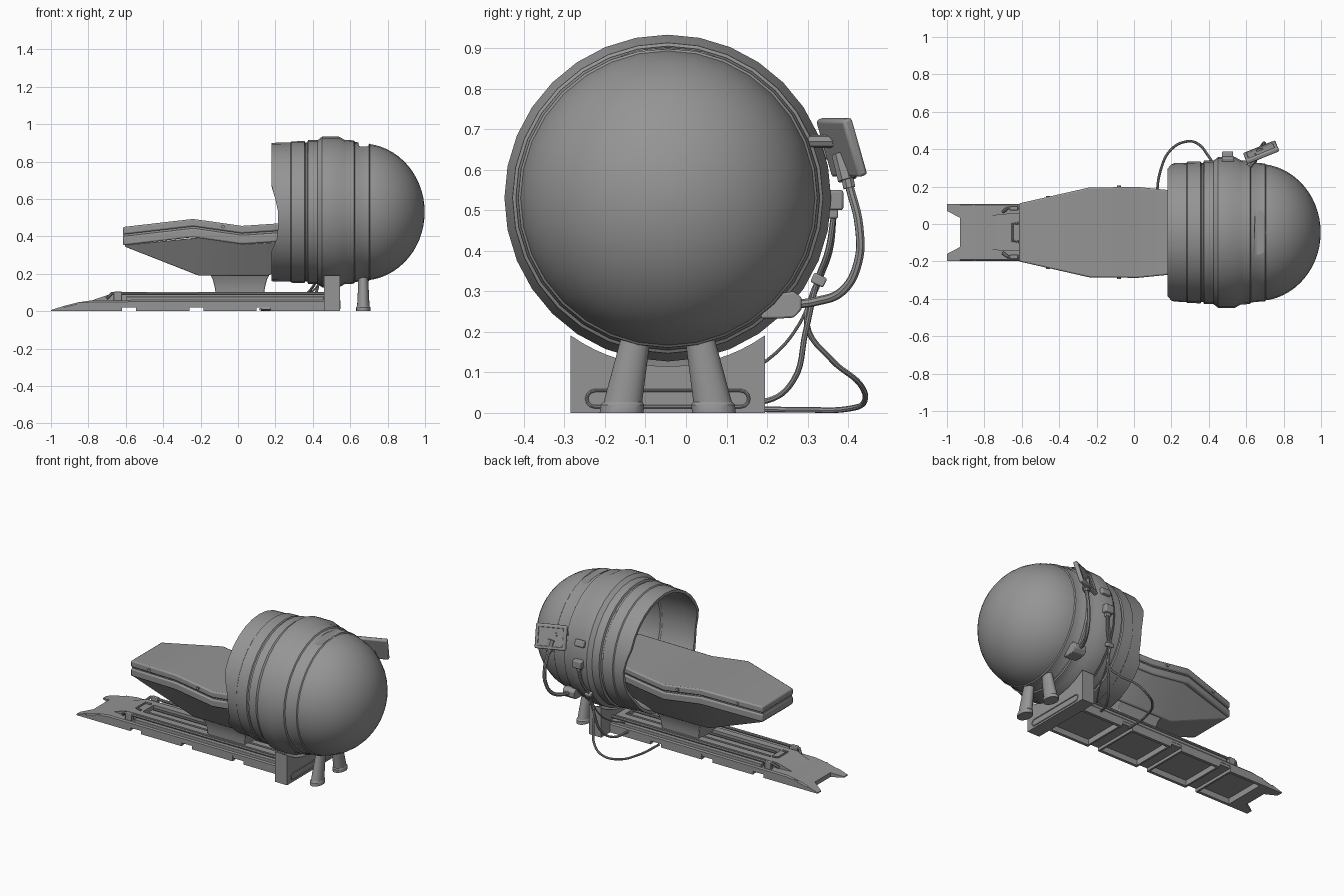
import bpy, bmesh, math
from mathutils import Matrix, Vector

cube = bpy.data.objects.get("Cube")
if cube:
    bpy.data.objects.remove(cube, do_unlink=True)

CY, CZ = -0.045, 0.53        # axis of the pod
GREY = (0.3, 0.3, 0.3, 1)
mat = bpy.data.materials.new("grey")
mat.use_nodes = True
mat.diffuse_color = GREY
mat.node_tree.nodes["Principled BSDF"].inputs["Base Color"].default_value = GREY


def activate(ob):
    bpy.ops.object.select_all(action='DESELECT')
    ob.select_set(True)
    bpy.context.view_layer.objects.active = ob


def finish(name, bm, bevel=0):
    bmesh.ops.recalc_face_normals(bm, faces=bm.faces)
    me = bpy.data.meshes.new(name)
    bm.to_mesh(me)
    bm.free()
    me.materials.append(mat)
    ob = bpy.data.objects.new(name, me)
    bpy.context.collection.objects.link(ob)
    activate(ob)
    bpy.ops.object.shade_smooth_by_angle(angle=math.radians(32))
    if bevel:
        mod = ob.modifiers.new("bevel", 'BEVEL')
        mod.width, mod.segments = bevel, 2
        bpy.ops.object.modifier_apply(modifier="bevel")
    return ob


def loft(name, rings, bevel=0):
    """Skin between equal rings of points and cap both ends."""
    bm = bmesh.new()
    vs = [[bm.verts.new(p) for p in r] for r in rings]
    n = len(vs[0])
    for a, b in zip(vs, vs[1:]):
        for i in range(n):
            j = (i + 1) % n
            bm.faces.new((a[i], a[j], b[j], b[i]))
    bm.faces.new(vs[0])
    bm.faces.new(vs[-1])
    return finish(name, bm, bevel)


def box(name, lo, hi, bevel=0, rot=None):
    lo, hi = Vector(lo), Vector(hi)
    bm = bmesh.new()
    m = Matrix.Translation((lo + hi) / 2) @ (rot or Matrix()) @ Matrix.Diagonal((*(hi - lo), 1))
    bmesh.ops.create_cube(bm, size=1, matrix=m)
    return finish(name, bm, bevel)


def tube(name, pts, r, cyclic=False, straight=False):
    cu = bpy.data.curves.new(name, 'CURVE')
    cu.dimensions = '3D'
    cu.bevel_depth, cu.bevel_resolution, cu.resolution_u = r, 2, 6
    cu.use_fill_caps = True
    sp = cu.splines.new('POLY' if straight else 'BEZIER')
    seq = sp.points if straight else sp.bezier_points
    seq.add(len(pts) - 1)
    for p, co in zip(seq, pts):
        p.co = (*co, 1) if straight else co
        if not straight:
            p.handle_left_type = p.handle_right_type = 'AUTO'
    sp.use_cyclic_u = cyclic
    cu.materials.append(mat)
    ob = bpy.data.objects.new(name, cu)
    bpy.context.collection.objects.link(ob)
    activate(ob)
    bpy.ops.object.convert(target='MESH')
    bpy.ops.object.shade_smooth_by_angle(angle=math.radians(40))


def cut(ob, cutter):
    mod = ob.modifiers.new("cut", 'BOOLEAN')
    mod.operation, mod.solver, mod.object = 'DIFFERENCE', 'EXACT', cutter
    activate(ob)
    bpy.ops.object.modifier_apply(modifier="cut")
    bpy.data.objects.remove(cutter, do_unlink=True)


# Pod shell: dome tip to ribbed wall to mouth, then back along the hollow inside
arc = [math.radians(a) for a in range(12, 90, 6)] + [math.radians(88.5)]
ribs = [(.705, .363), (.7, .369), (.64, .372), (.635, .375), (.625, .375), (.62, .383), (.57, .386),
        (.54, .403), (.45, .403), (.425, .384), (.375, .384), (.37, .372), (.36, .372),
        (.355, .379), (.285, .378), (.28, .372), (.18, .37)]
lining = [(.18, .352), (.29, .352), (.3, .347), (.44, .347), (.45, .34), (.6, .34)]
profile = [(.66 + .338 * math.sin(a), .367 * math.cos(a)) for a in reversed(arc)] + ribs + lining
profile += [(.66 + .30 * math.sin(a), .335 * math.cos(a)) for a in arc]
SEG = 32


def pod_ring(x, r):
    ring = []
    for i in range(SEG):
        a = math.tau * i / SEG
        z = CZ + r * math.cos(a)
        # Mouth edge steps back beside the bed
        t = max(0, min(1, (.16 - abs(z - .485)) / .08)) if x < .2 else 0
        ring.append((x + .035 * t, CY + r * math.sin(a), z))
    return ring


pod = loft("pod_shell", [pod_ring(x, r) for x, r in profile])
cut(pod, box("slot_cutter", (.645, CY - .135, .88), (.70, CY + .135, .96), .012))

# Bed: cushion, recessed seam, frame; stations are x, top height, half width
bed = [(-.615, .45, .155), (-.24, .493, .24), (.02, .456, .243), (.2, .468, .225), (.5, .49, .19)]
for name, top, bot, inset in (("bed_cushion", 0, .04, 0), ("bed_seam", .038, .052, .012),
                              ("bed_frame", .05, .098, 0)):
    loft(name, [[(x, CY - w + inset, z - bot), (x, CY + w - inset, z - bot),
                 (x, CY + w - inset, z - top), (x, CY - w + inset, z - top)]
                for x, z, w in bed], 0 if inset else .008)

# Bed hull: x, top, half width, bottom, bottom half width
hull = [(-.605, .355, .148, .345, .14), (-.21, .394, .23, .19, .115), (.02, .36, .235, .19, .12),
        (.16, .368, .22, .19, .12), (.22, .372, .215, .215, .12), (.5, .395, .18, .3, .12)]
loft("bed_hull", [[(x, CY - b, zb), (x, CY + b, zb), (x, CY + w, zt), (x, CY - w, zt)]
                  for x, zt, w, zb, b in hull], .006)
for x, y, z in ((-.46, .195, .445), (-.08, .25, .452)):
    for s in (-1, 1):
        tube("bed_bolt", [(x, CY + s * (y - .02), z), (x, CY + s * y, z)], .01, straight=True)

# Pedestal carriage
loft("pedestal", [[(.01 - a, CY - b, z), (.01 + a, CY - b, z), (.01 + a, CY + b, z),
                   (.01 - a, CY + b, z)]
                  for z, a, b in ((.08, .128, .09), (.125, .134, .09), (.17, .145, .1), (.195, .158, .11))], .004)

# Track base: ramped slab with a hollow underside; stations are x, bottom, top
ramp = [(-.93, 0, .028), (-.851, 0, .048), (-.849, .036, .048), (-.78, .036, .058), (.47, .036, .06)]
loft("track_base", [[(x, CY - .152, lo), (x, CY + .152, lo), (x, CY + .152, hi - .008),
                     (x, CY + .146, hi), (x, CY - .146, hi), (x, CY - .152, hi - .008)]
                    for x, lo, hi in ramp])
for s in (-1, 1):
    loft("fork_prong", [[(x, CY + s * a, 0), (x, CY + s * .152, 0), (x, CY + s * .152, z), (x, CY + s * a, z)]
                        for x, a, z in ((-1, .115, .006), (-.93, .078, .028))])
    for a, b in ((-.86, -.62), (-.545, -.26), (-.185, .1), (.175, .465)):
        box("base_skirt", (a, CY + s * .143 - .009, 0), (b, CY + s * .143 + .009, .045))
for x in (-.62, -.26, .1):
    box("underside_rib", (x, CY - .15, .02), (x + .075, CY + .15, .045))
    for e in (x - .012, x + .075):
        box("underside_bar", (e, CY - .15, .002), (e + .012, CY + .15, .045))

# Raised deck with a centre channel, and guide rails
deck = loft("track_deck", [[(x, CY - w, .05), (x, CY + w, .05), (x, CY + w, z), (x, CY - w, z)]
                           for x, w, z in ((-.78, .09, .058), (-.68, .1, .092), (.46, .1, .092))])
cut(deck, box("channel_cutter", (-.6, CY - .055, .066), (.42, CY + .055, .2)))
for s in (-1, 1):
    y = CY + s * .13
    tube("guide_rail", [(-.70, y - s * .02, .07), (-.675, y, .094), (.46, y, .094)], .009, straight=True)
    box("rail_clamp", (-.665, y - .012, .055), (-.62, y + .012, .104), .004)
    box("rail_ledge", (-.6, y - .015, .055), (.46, y + .015, .078), .003)
    tube("channel_rail", [(-.58, CY + s * .03, .08), (.42, CY + s * .03, .08)], .007, straight=True)
tube("pull_handle", [(-.615, CY - .05, .095), (-.65, CY - .045, .098), (-.65, CY + .045, .098),
                     (-.615, CY + .05, .095)], .006, straight=True)

# Cradle block under the pod
rows = [(-.24 + .03 * i) for i in range(17)]
loft("cradle_block", [[(.46, CY + y, 0), (.545, CY + y, 0),
                       (.545, CY + y, CZ - math.sqrt(.415 ** 2 - y * y)),
                       (.46, CY + y, CZ - math.sqrt(.415 ** 2 - y * y))] for y in rows])
oval = [(.545, CY + s * .18 + .02 * math.cos(a), .035 + .02 * math.sin(a))
        for s, start in ((1, -90), (-1, 90))
        for a in [math.radians(start + 30 * k) for k in range(7)]]
tube("cradle_slot_rim", oval, .004, cyclic=True, straight=True)

# Two splayed legs with foot cuffs
for s in (-1, 1):
    for name, parts in (("rear_leg", ((.02, .112, .048), (.19, .078, .036))),
                        ("leg_cuff", ((0, .114, .054), (.02, .112, .054), (.027, .111, .048)))):
        loft(name, [[(.67 + r * .7 * math.cos(math.tau * i / 20),
                      CY + s * y + r * math.sin(math.tau * i / 20), z) for i in range(20)]
                    for z, y, r in parts])

# Tilted control tablet with bezel, grip and mounting arm
rot = Matrix.Rotation(math.radians(22), 4, 'Z') @ Matrix.Rotation(math.radians(17), 4, 'X')
mid = Vector((.68, .384, .655))


def tablet_part(name, size, off, bevel):
    c, h = mid + rot @ Vector(off), Vector(size) / 2
    return box(name, c - h, c + h, bevel, rot)


tablet = tablet_part("tablet", (.185, .026, .148), (0, 0, 0), .008)
cut(tablet, tablet_part("screen_cutter", (.15, .02, .112), (0, .017, 0), .004))
tube("tablet_arm", [(.615, .31, .67), (.66, .37, .67)], .016, straight=True)
tube("tablet_grip", [(.675, .382, .64), (.685, .398, .575)], .024, straight=True)
tube("grip_collar", [(.685, .398, .58), (.687, .403, .555)], .016, straight=True)

# Hose from the tablet to its socket
tube("tablet_hose", [(.687, .403, .56), (.695, .427, .46), (.69, .424, .37), (.67, .385, .3),
                     (.64, .32, .275), (.63, .27, .268)], .011)
loft("hose_socket", [[(.63 + a * .04, y, z) for a, z in ((-1, lo), (1, lo), (1, hi), (-1, hi))]
                     for y, lo, hi in ((.185, .233, .242), (.235, .233, .295), (.265, .235, .3), (.285, .255, .285))], .005)

# Latch boxes on the pod ring
box("cable_box", (.47, .34, .5), (.53, .388, .55), .006)
box("cable_plug", (.485, .345, .48), (.515, .375, .505), .004)
box("button_pad", (.47, .325, .625), (.535, .36, .665), .006, Matrix.Rotation(math.radians(16), 4, 'X'))

# Loose cables down to the track
tube("long_cable", [(.495, .365, .49), (.48, .355, .4), (.45, .33, .33), (.44, .298, .22), (.40, .36, .13),
                    (.34, .43, .07), (.28, .441, .03), (.2, .40, .01), (.14, .28, .008), (.12, .1, .01)], .007)
tube("short_cable", [(.505, .365, .49), (.49, .35, .4), (.46, .325, .33), (.44, .295, .2),
                     (.41, .265, .08), (.37, .2, .03), (.33, .1, .04)], .007)
tube("thin_cable", [(.45, .315, .31), (.44, .28, .22), (.42, .2, .13), (.36, .1, .085)], .004)
box("cable_clip", (.435, .31, .315), (.475, .345, .34), .004, Matrix.Rotation(math.radians(-25), 4, 'X'))
